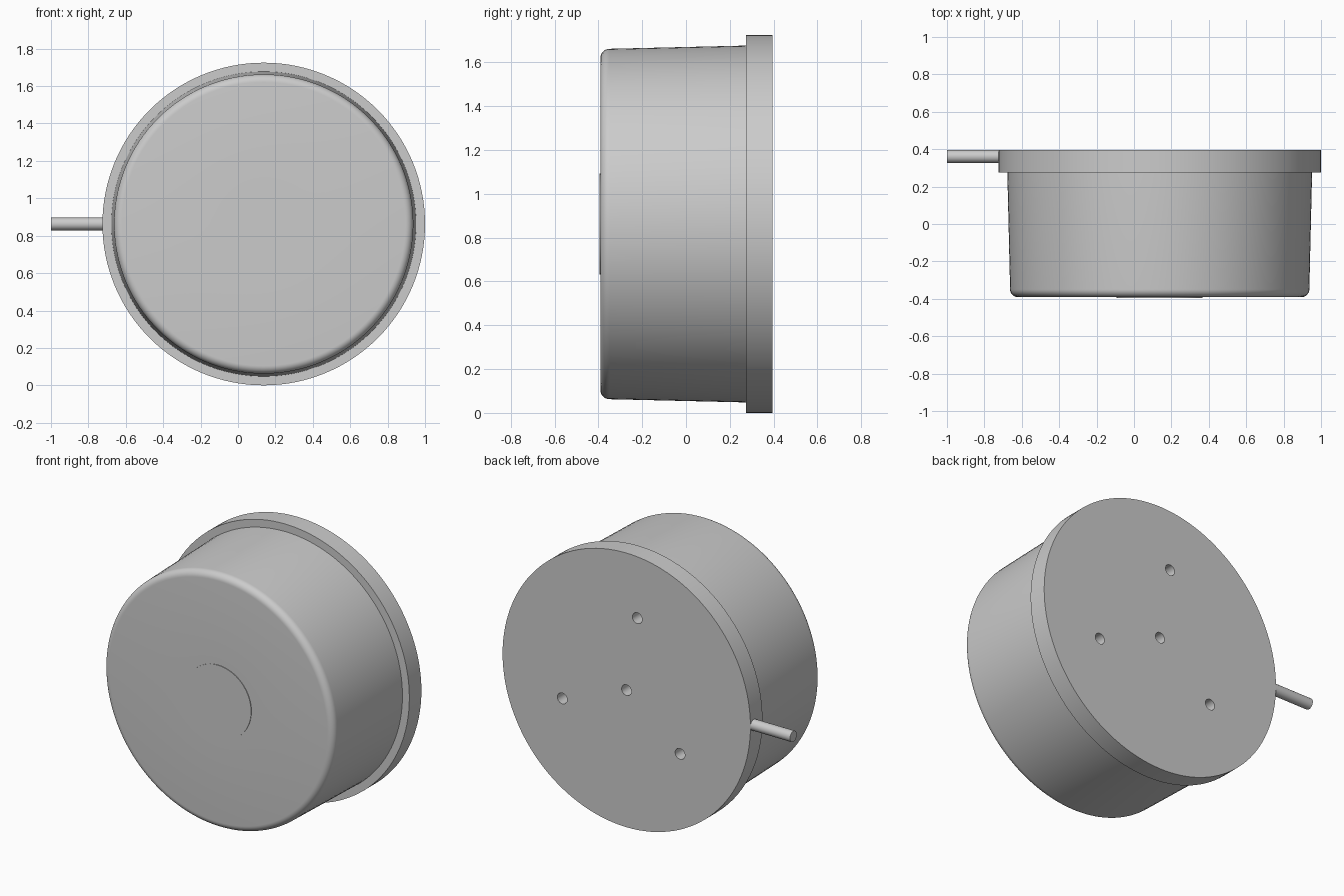
import bpy, bmesh
from math import sin, cos, pi, radians

if "Cube" in bpy.data.objects:
    bpy.data.objects.remove(bpy.data.objects["Cube"])

CX, CZ = 0.1375, 0.8625   # axis of the round housing (runs along y)


def finish(bm, name):
    bmesh.ops.recalc_face_normals(bm, faces=bm.faces)
    mesh = bpy.data.meshes.new(name)
    bm.to_mesh(mesh)
    bm.free()
    ob = bpy.data.objects.new(name, mesh)
    bpy.context.collection.objects.link(ob)
    return ob


def smooth(ob):
    bpy.ops.object.select_all(action='DESELECT')
    ob.select_set(True)
    bpy.context.view_layer.objects.active = ob
    bpy.ops.object.shade_smooth_by_angle(angle=radians(30))


def lathe(bm, profile, x=CX, z=CZ, sides=128):
    """Closed solid of revolution about a y-axis line; profile is (radius, y)."""
    rings = []
    for r, y in profile:
        rings.append([bm.verts.new((x + r * cos(2 * pi * i / sides), y,
                                    z + r * sin(2 * pi * i / sides)))
                      for i in range(sides)])
    for a, b in zip(rings, rings[1:]):
        for i in range(sides):
            j = (i + 1) % sides
            bm.faces.new((a[i], a[j], b[j], b[i]))
    bm.faces.new(rings[0])
    bm.faces.new(rings[-1])


# Tapered body with rounded front rim and a faint raised disc in the middle
R, FRONT, FILLET = 0.80, -0.391, 0.042
profile = [(0.23, -0.395), (0.23, FRONT)]
for k in range(9):
    a = pi / 2 * k / 8
    profile.append((R - FILLET + FILLET * sin(a), FRONT + FILLET - FILLET * cos(a)))
profile.append((0.815, 0.285))
bm = bmesh.new()
lathe(bm, profile)
smooth(finish(bm, "housing_body"))

# Back flange plate
bm = bmesh.new()
lathe(bm, [(0.8625, 0.275), (0.8625, 0.395)])
flange = finish(bm, "back_flange")

# Blind screw holes: one central, three evenly spaced
bm = bmesh.new()
hole = [(0.034, 0.295), (0.034, 0.45)]
lathe(bm, hole, sides=32)
for deg in (99, 219, 339):
    a = radians(deg)
    lathe(bm, hole, CX + 0.479 * cos(a), CZ + 0.479 * sin(a), 32)
cutter = finish(bm, "hole_cutter")
cutter.hide_render = True
mod = flange.modifiers.new("holes", 'BOOLEAN')
mod.operation = 'DIFFERENCE'
mod.solver = 'EXACT'
mod.object = cutter
bpy.context.view_layer.objects.active = flange
bpy.ops.object.modifier_apply(modifier=mod.name)
bpy.data.objects.remove(cutter)
smooth(flange)

# Cable stub leaving the flange to the left
bpy.ops.mesh.primitive_cylinder_add(vertices=32, radius=0.034, depth=0.31,
                                    location=(-0.845, 0.361, CZ),
                                    rotation=(0, pi / 2, 0))
cable = bpy.context.object
cable.name = "cable"
smooth(cable)
